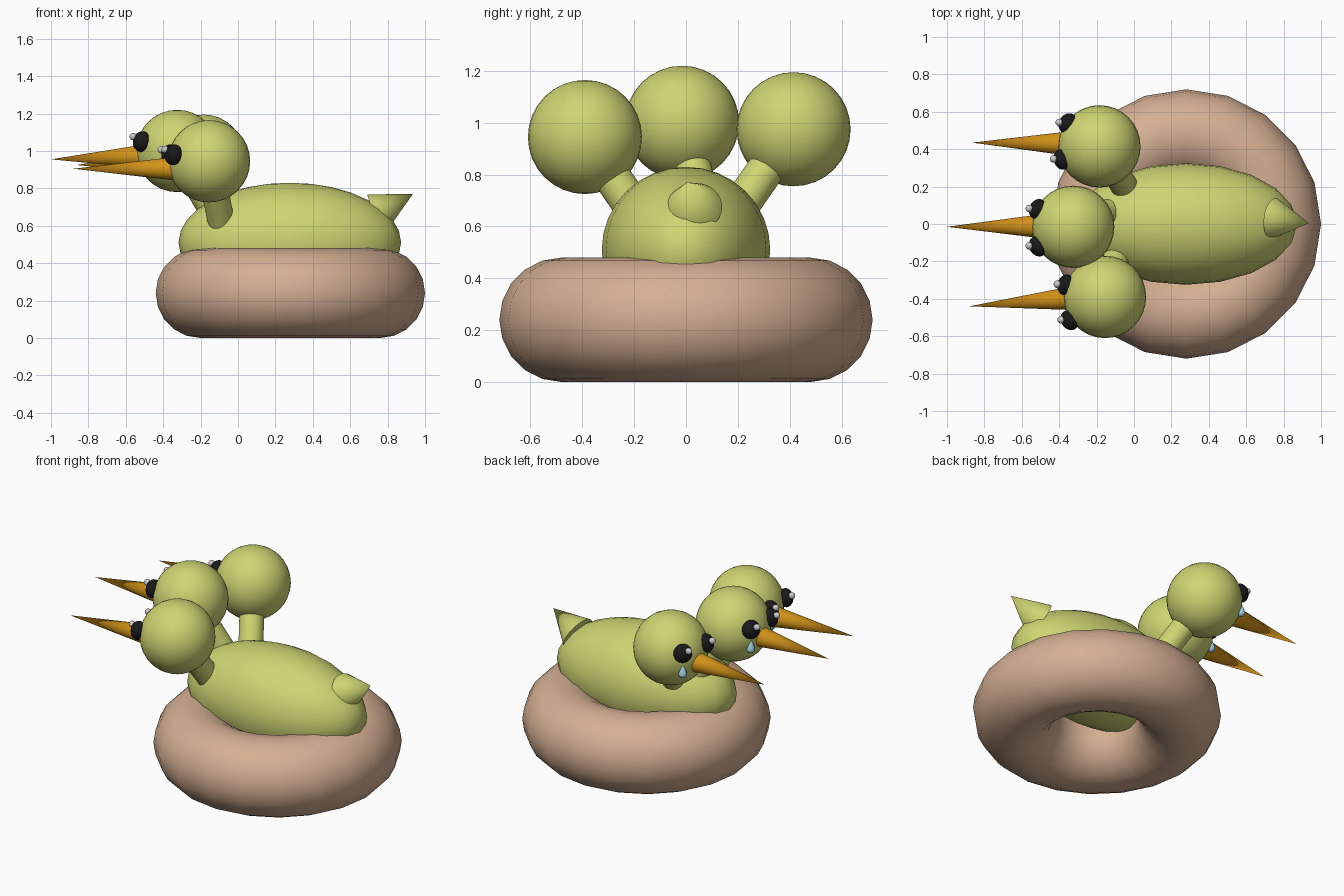
import bpy
from math import radians
from mathutils import Vector

if "Cube" in bpy.data.objects:
    bpy.data.objects.remove(bpy.data.objects["Cube"])


def material(name, rgb):
    m = bpy.data.materials.new(name)
    m.diffuse_color = (*rgb, 1)
    m.use_nodes = True
    m.node_tree.nodes["Principled BSDF"].inputs["Base Color"].default_value = m.diffuse_color
    return m


GREEN = material("green", (0.62, 0.66, 0.17))
TAN = material("tan", (0.66, 0.43, 0.29))
ORANGE = material("orange", (0.65, 0.29, 0.01))
BLACK = material("black", (0.01, 0.01, 0.01))
WHITE = material("white", (0.85, 0.85, 0.85))
BLUE = material("light_blue", (0.38, 0.68, 0.78))


def finish(name, mat):
    ob = bpy.context.object
    ob.name = name
    ob.data.materials.append(mat)
    bpy.ops.object.shade_smooth_by_angle(angle=radians(50))
    return ob


def ball(name, loc, scale, mat, seg=32, rings=16, aim=None):
    bpy.ops.mesh.primitive_uv_sphere_add(segments=seg, ring_count=rings, radius=1, location=loc)
    ob = finish(name, mat)
    ob.scale = scale
    if aim is not None:
        ob.rotation_euler = Vector(aim).to_track_quat('Z', 'Y').to_euler()
    return ob


def rod(name, a, b, r1, r2, mat):
    """Cylinder or cone running from point a to point b."""
    a, b = Vector(a), Vector(b)
    bpy.ops.mesh.primitive_cone_add(vertices=32, radius1=r1, radius2=r2, depth=(b - a).length,
                                    location=(a + b) / 2,
                                    rotation=(b - a).to_track_quat('Z', 'Y').to_euler())
    return finish(name, mat)


# swim ring
bpy.ops.mesh.primitive_torus_add(location=(0.28, 0, 0.24), major_radius=0.48, minor_radius=0.24,
                                 major_segments=20, minor_segments=20)
finish("swim_ring", TAN)

# body and tail
ball("body", (0.277, 0, 0.51), (0.595, 0.325, 0.32), GREEN, 20, 16)
rod("tail", (0.745, 0.03, 0.67), (0.935, 0.005, 0.77), 0.11, 0, GREEN)

# heads: centre, neck foot, beak root, beak tip, left and right eye (relative to the head), tear
heads = {
    "near": ((-0.155, -0.39, 0.945), (-0.075, -0.12, 0.55), (-0.31, -0.395, 0.905),
             (-0.88, -0.44, 0.905), (-0.21, 0.065, 0.035), (-0.19, -0.125, 0.035)),
    "middle": ((-0.325, -0.015, 1.0), (-0.09, 0.08, 0.6), (-0.48, -0.012, 0.972),
               (-1.0, -0.015, 0.955), (-0.19, 0.095, 0.05), (-0.19, -0.105, 0.05)),
    "far": ((-0.185, 0.415, 0.975), (0.0, 0.12, 0.55), (-0.34, 0.43, 0.94),
            (-0.865, 0.435, 0.925), (-0.17, 0.125, 0.055), (-0.2, -0.07, 0.055)),
}
for key, (c, foot, root, tip, *eyes) in heads.items():
    c = Vector(c)
    ball(key + "_head", c, (0.22,) * 3, GREEN)
    rod(key + "_neck", foot, c, 0.072, 0.072, GREEN)
    rod(key + "_beak", root, tip, 0.066, 0, ORANGE)
    # eyes with highlights
    for i, e in enumerate(map(Vector, eyes)):
        ball(f"{key}_eye_{i}", c + e, (0.056, 0.056, 0.044), BLACK, 24, 12, aim=e)
        ball(f"{key}_highlight_{i}", c + e + Vector((-0.045, 0.003, 0.027)), (0.02,) * 3,
             WHITE, 16, 8)
    # teardrop: sphere with its top drawn to a point
    e = Vector(eyes[0])
    d = Vector((e.x, e.y, -0.075)).normalized() * 0.225
    drop = ball(key + "_tear", c + d, (0.025,) * 3, BLUE, 16, 12)
    for v in drop.data.vertices:
        if v.co.z > 0:
            t = v.co.z
            v.co.x *= 1 - 0.55 * t
            v.co.y *= 1 - 0.55 * t
            v.co.z = t * 2.3
